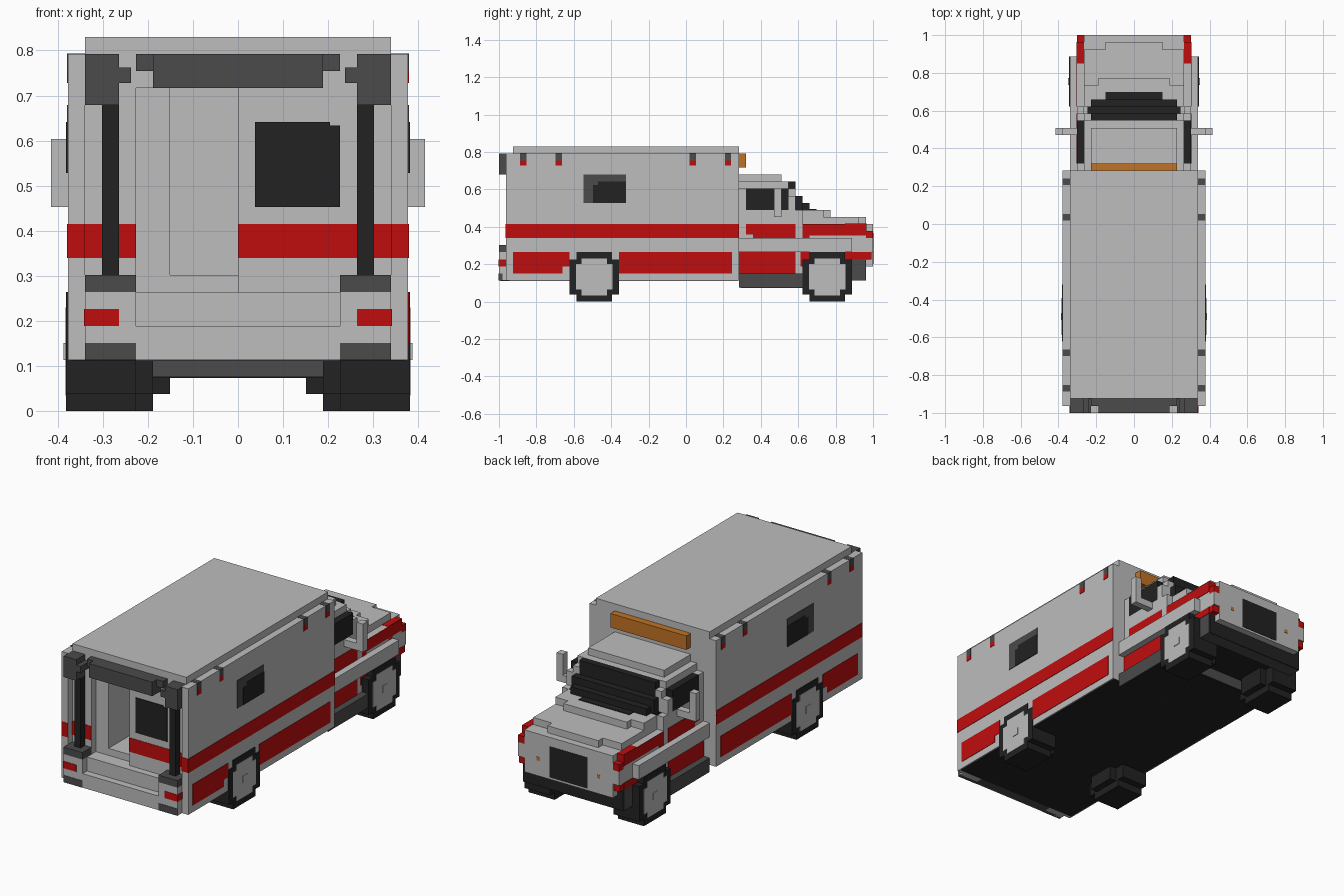
import bpy
import bmesh
from mathutils import Matrix, Vector

if "Cube" in bpy.data.objects:
    bpy.data.objects.remove(bpy.data.objects["Cube"], do_unlink=True)

UNIT = 2 / 53  # one block of the grid


def material(name, rgb):
    mat = bpy.data.materials.new(name)
    mat.use_nodes = True
    mat.diffuse_color = (*rgb, 1)
    mat.node_tree.nodes["Principled BSDF"].inputs["Base Color"].default_value = (*rgb, 1)
    return mat


white = material("pale grey paint", (.51, .51, .51))
red = material("red paint", (.53, .004, .004))
dark = material("dark grey trim", (.07, .07, .07))
black = material("black", (.016, .016, .016))
amber = material("amber light", (.53, .17, .017))


def part(name, mat, *boxes, mirror=False):
    """One object from boxes of block ranges: (x, x, y, y, z, z), y counted from the low end."""
    bm = bmesh.new()
    for x0, x1, y0, y1, z0, z1 in boxes:
        spans = [(x0, x1), (-x1, -x0)] if mirror else [(x0, x1)]
        for a, b in spans:
            centre = Vector(((a + b) / 2, (y0 + y1) / 2 - 26.5, (z0 + z1) / 2)) * UNIT
            size = Vector((b - a, y1 - y0, z1 - z0)) * UNIT
            bmesh.ops.create_cube(bm, size=1, matrix=Matrix.Translation(centre) @ Matrix.Diagonal(size).to_4x4())
    mesh = bpy.data.meshes.new(name)
    bm.to_mesh(mesh)
    bm.free()
    mesh.materials.append(mat)
    obj = bpy.data.objects.new(name, mesh)
    bpy.context.collection.objects.link(obj)


OUT = 10.06  # face of the thin plates on the rear body sides
CAB = 8.06   # face of the thin plates on the cab sides

# Rear body: hollow shell with an open doorway
part("body_side", white, (9, 10, 1, 34, 3, 21), mirror=True)
part("body_roof", white, (-9, 9, 2, 34, 20.5, 22))
part("body_front_wall", white, (-9, 9, 33, 34, 4, 21))
part("body_floor", white, (-9, 9, 2, 33, 4, 7), (-9, 9, 3, 33, 7, 8))
part("underfloor", black, (-9.8, 9.8, 1.5, 33.9, 2.95, 4))
part("rear_wall", white, (0, 9, 2, 3, 7, 21), (-9, -6, 2, 3, 7, 21), (-6, 0, 2, 3, 19, 21))
part("cabinet", white, (-6, -4, 3, 33, 8, 20.5))

# Red stripes and side details of the rear body
part("side_stripe", red, (9.9, OUT, 1, 34, 9, 11), mirror=True)
part("lower_stripe", red, (9.9, OUT, 2, 10, 5, 7), (9.9, OUT, 2, 9, 4, 5),
     (9.9, OUT, 17, 33, 4, 7), mirror=True)
part("rear_stripe", red, (0, 9, 1.95, 2.1, 9, 11), (-9, -6, 1.95, 2.1, 9, 11),
     (9, 10, .95, 1.1, 9, 11), (-10, -9, .95, 1.1, 9, 11))
part("side_window_frame", dark, (9.9, OUT, 12, 18, 14, 18), mirror=True)
part("side_window", black, (9.9, 10.1, 13.3, 18, 14, 16.5),
     (9.9, 10.1, 14, 18, 16.5, 17), mirror=True)
for number, y in enumerate((3, 8, 27, 32)):
    part(f"marker_cap_{number}", dark, (9, OUT, y, y + .9, 20, 21.03), mirror=True)
    part(f"marker_lamp_{number}", red, (9.9, OUT, y, y + .9, 19.3, 20), mirror=True)

# Rear door window, pillars, header and bumper
part("rear_window", black, (1, 5.4, 1.9, 2.1, 12, 17), (5.4, 6, 1.9, 2.1, 12, 16.8))
part("rear_pillar", black, (7, 8, 1, 2, 8, 18), mirror=True)
part("pillar_cap", dark, (7, 9, 0, 2, 18, 21), (6.3, 7, 0, 2, 19.3, 20.2), mirror=True)
part("pillar_foot", dark, (6, 9, 0, 2, 7, 8), mirror=True)
part("rear_header", dark, (-5, 5, 0, 2, 19, 20), (-6, 6, 1, 2, 20, 21), (-5, 5, 0, 1, 20, 21))
part("rear_bumper", white, (-9, 9, 0, 2, 3, 5), (-6, 6, 1, 2, 5, 7))
part("bumper_end", white, (6, 9, 0, 2, 5, 7), mirror=True)
part("tail_lamp", red, (7, 9.05, -.04, 1, 5, 6), mirror=True)
part("bumper_trim", dark, (6, 9, -.04, .5, 3, 4), mirror=True)
part("bumper_underside", dark, (-6, 6, .2, 1.5, 2.95, 3.1))

# Cab body and bonnet
part("cab_body", white, (-8, 8, 34, 43, 4, 12), (-8, 8, 43, 52, 7, 11), (-7, 7, 52, 53, 5, 11))
part("cab_nose", white, (-8, 8, 50, 52, 6, 7), (-8, 8, 52, 53, 7, 9))
part("bonnet", white, (-7, 7, 43, 51, 11, 12), (-4, 4, 51, 52, 11, 12),
     (-7, 7, 43, 46, 12, 13), (-5, 5, 46, 47, 12, 13))
part("side_ledge", white, (8, 9, 34, 50, 7, 9), mirror=True)
part("cab_skirt", dark, (-9, 9, 34, 44, 2, 4))
part("cab_underside", black, (-8.8, 8.8, 34.2, 43.8, 1.95, 2.1))

# Cab roof, glass and frames
part("cab_roof", white, (-6, 6, 34, 40, 17, 18), (-7, 7, 34, 41, 16, 17))
part("cab_glass", black, (-7, 7, 34.5, 41, 12, 16), (-6, 6, 41, 42, 12, 17),
     (-6.5, 6.5, 42, 43, 12, 15), (-6, 6, 43, 44, 12, 14), (-4, 4, 44, 45, 13, 13.1))
part("cab_window", black, (7, 8, 35, 41, 13, 16), mirror=True)
part("cab_frame", white, (7, 8, 34, 35, 12, 16), (7, 8, 35, 43, 12, 13),
     (7, 8, 41, 42, 13, 15), (6, 7, 41, 42, 13, 16), mirror=True)
part("mirror", white, (10, 11, 39, 40, 12, 16), (8, 10, 39, 40, 12, 13), mirror=True)
part("roof_beacon", amber, (-6, 6, 34, 35, 19, 21))

# Cab stripes and lamps
part("cab_stripe", red, (7.9, CAB, 36, 42, 9, 11), (7.9, CAB, 35, 36, 9.5, 11),
     (7.9, CAB, 43, 44, 9, 11), (7.9, CAB, 44, 52, 9.4, 11), mirror=True)
part("cab_lower_stripe", red, (7.9, CAB, 34, 42, 4, 7), (7.9, CAB, 42.7, 45, 5, 7),
     (7.9, CAB, 49, 52, 6, 7), mirror=True)
part("head_lamp", red, (7, 8, 52, 53, 9, 10), (7, 8, 49, 52.05, 9, 11.04),
     (7, 8, 52, 52.8, 6, 7), mirror=True)
part("grille", black, (-3, 3, 52.9, 53.05, 5.3, 9.7))
part("front_indicator", amber, (4.5, 5, 52.9, 53.05, 7.2, 7.7), mirror=True)
part("front_bumper", dark, (-8, 8, 50, 51.9, 3, 6))
part("front_bumper_face", black, (-7.9, 7.9, 51.8, 52, 3, 5.9))
part("front_axle", black, (-5, 5, 43, 50, 3.5, 7))

# Wheels: stepped discs with pale hubs
for name, y, x in (("rear", 13.5, 10), ("front", 46.5, 9)):
    rim = x + .1
    part(name + "_tyres", black, (x - 4, rim, y - 2.5, y + 2.5, 0, 7),
         (x - 4, rim, y - 3.5, y + 3.5, 1, 6), (x - 5, x - 4, y - 2, y + 2, 1, 5), mirror=True)
    part(name + "_hubs", white, (x, rim + .05, y - 1.8, y + 1.8, .9, 6.1),
         (x, rim + .05, y - 2.6, y + 2.6, 1.7, 5.3), mirror=True)
    part(name + "_hub_caps", white, (x, rim + .15, y - .5, y + .5, 3, 4), mirror=True)
